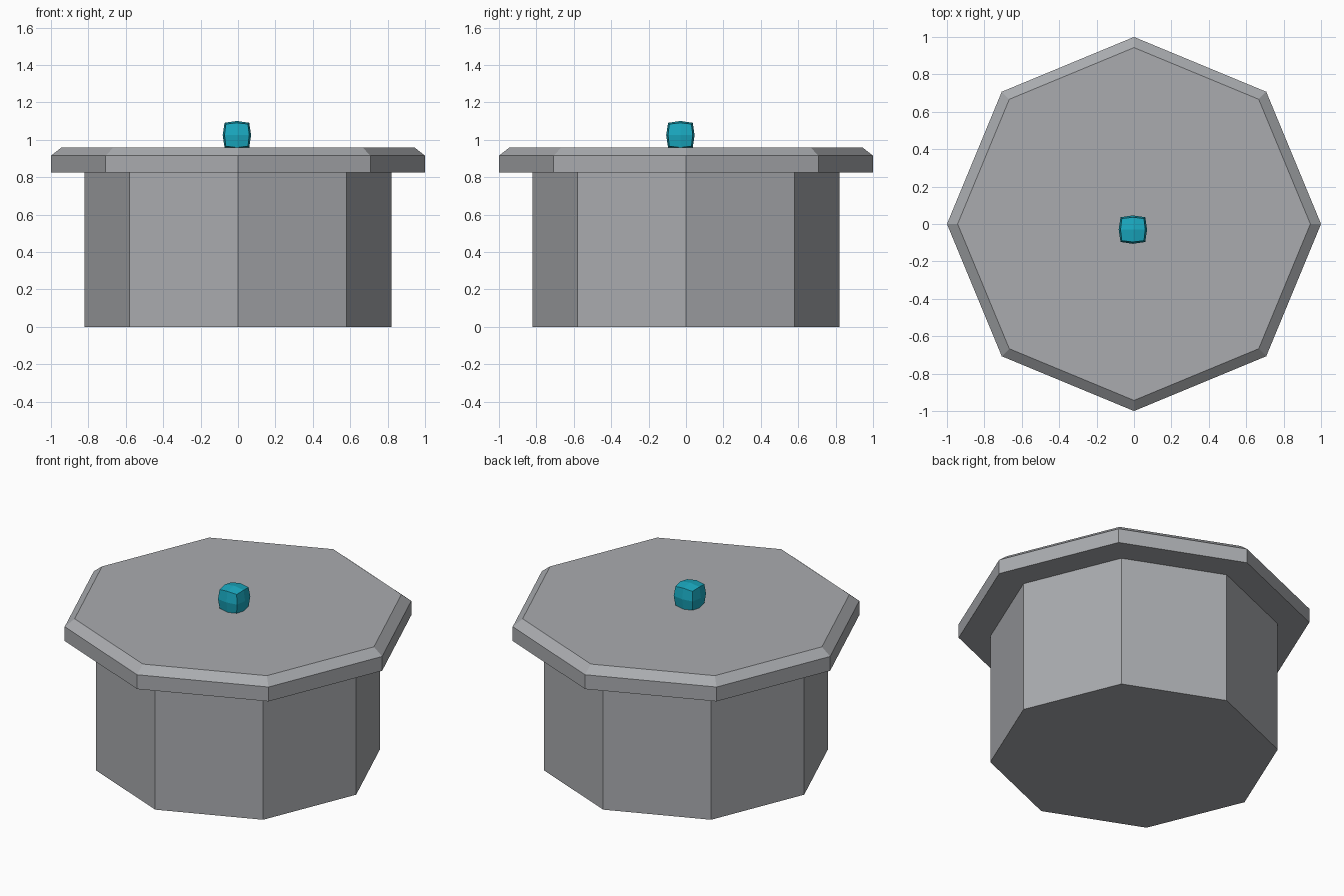
import bpy, bmesh, math

if "Cube" in bpy.data.objects:
    bpy.data.objects.remove(bpy.data.objects["Cube"])


def material(name, rgb):
    m = bpy.data.materials.new(name)
    m.diffuse_color = (*rgb, 1)
    m.use_nodes = True
    m.node_tree.nodes["Principled BSDF"].inputs["Base Color"].default_value = m.diffuse_color
    return m


def finish(name, bm, mat):
    bmesh.ops.recalc_face_normals(bm, faces=bm.faces)
    me = bpy.data.meshes.new(name)
    bm.to_mesh(me)
    bm.free()
    me.materials.append(mat)
    ob = bpy.data.objects.new(name, me)
    bpy.context.collection.objects.link(ob)
    return ob


def octagonal_solid(name, profile, mat):
    """Stack octagonal rings given as (radius, z) and cap both ends."""
    bm = bmesh.new()
    rings = [[bm.verts.new((r * math.cos(k * math.pi / 4), r * math.sin(k * math.pi / 4), z))
              for k in range(8)] for r, z in profile]
    for a, b in zip(rings, rings[1:]):
        for k in range(8):
            bm.faces.new((a[k], a[(k + 1) % 8], b[(k + 1) % 8], b[k]))
    bm.faces.new(rings[0][::-1])
    bm.faces.new(rings[-1])
    return finish(name, bm, mat)


grey = material("grey_metal", (0.40, 0.41, 0.43))
teal = material("teal", (0.01, 0.40, 0.53))

# Body and overhanging chamfered lid
octagonal_solid("body", [(0.82, 0), (0.82, 0.825)], grey)
octagonal_solid("lid", [(1.0, 0.825), (1.0, 0.915), (0.943, 0.96)], grey)

# Small bulged cube knob, slightly sunk into the lid
bm = bmesh.new()
bmesh.ops.create_cube(bm, size=2)
bmesh.ops.subdivide_edges(bm, edges=bm.edges[:], cuts=1, use_grid_fill=True)
size = {1: 0.076, 2: 0.066, 3: 0.059}   # face centre, edge middle, corner
for v in bm.verts:
    v.co *= size[sum(abs(c) > 0.5 for c in v.co)]
knob = finish("knob", bm, teal)
knob.location = (-0.006, -0.03, 1.025)
